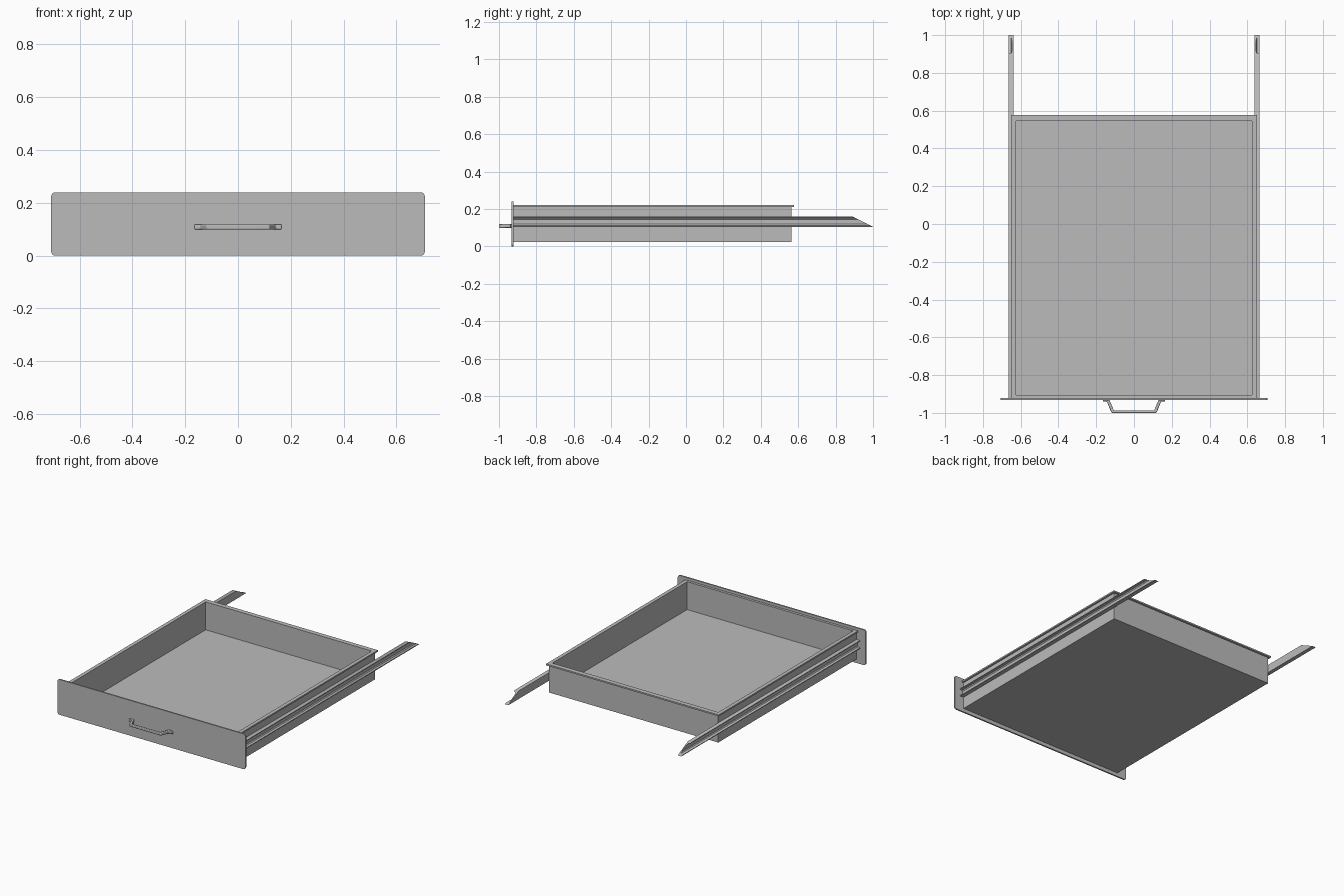
import bpy, bmesh
from mathutils import Vector

cube = bpy.data.objects.get("Cube")
if cube:
    bpy.data.objects.remove(cube, do_unlink=True)

steel = bpy.data.materials.new("brushed grey")
steel.use_nodes = True
GREY = (0.5, 0.5, 0.5, 1)
steel.diffuse_color = GREY
steel.node_tree.nodes["Principled BSDF"].inputs["Base Color"].default_value = GREY


def finish(name, bm, bevel=0, segments=2):
    bmesh.ops.recalc_face_normals(bm, faces=bm.faces)
    mesh = bpy.data.meshes.new(name)
    bm.to_mesh(mesh)
    bm.free()
    mesh.materials.append(steel)
    ob = bpy.data.objects.new(name, mesh)
    bpy.context.collection.objects.link(ob)
    if bevel:
        mod = ob.modifiers.new("soft edges", 'BEVEL')
        mod.width, mod.segments = bevel, segments
    bpy.ops.object.select_all(action='DESELECT')
    ob.select_set(True)
    bpy.context.view_layer.objects.active = ob
    bpy.ops.object.shade_smooth_by_angle(angle=0.6)
    return ob


def prism(points, depth):
    """Closed outline pushed along a depth vector."""
    bm = bmesh.new()
    face = bm.faces.new([bm.verts.new(p) for p in points])
    new = bmesh.ops.extrude_face_region(bm, geom=[face])["geom"]
    verts = [v for v in new if isinstance(v, bmesh.types.BMVert)]
    bmesh.ops.translate(bm, verts=verts, vec=depth)
    return bm


def rectangle(x, y0, y1, z):
    return [(-x, y0, z), (x, y0, z), (x, y1, z), (-x, y1, z)]


# Tray: one loop of rings from the inner floor, over the rim, to the underside
rings = [
    rectangle(0.625, -0.905, 0.545, 0.032),
    rectangle(0.625, -0.905, 0.545, 0.222),
    rectangle(0.650, -0.922, 0.577, 0.222),
    rectangle(0.650, -0.922, 0.577, 0.212),
    rectangle(0.637, -0.922, 0.563, 0.212),
    rectangle(0.637, -0.922, 0.563, 0.025),
]
bm = bmesh.new()
loops = [[bm.verts.new(p) for p in ring] for ring in rings]
bm.faces.new(loops[0])
bm.faces.new(loops[-1])
for a, b in zip(loops, loops[1:]):
    for i in range(4):
        j = (i + 1) % 4
        bm.faces.new((a[i], a[j], b[j], b[i]))
finish("drawer_tray", bm)

# Front panel with rounded corners
bm = prism([(-0.708, -0.932, 0), (0.708, -0.932, 0),
            (0.708, -0.932, 0.24), (-0.708, -0.932, 0.24)], Vector((0, 0.01, 0)))
corners = [e for e in bm.edges if abs(e.verts[0].co.y - e.verts[1].co.y) > 0.005]
bmesh.ops.bevel(bm, geom=corners, offset=0.016, segments=4, profile=0.5, affect='EDGES')
finish("front_panel", bm)

# Pull handle: bent bar with a flat foot at each end
half_outer = [(0.165, -0.931), (0.165, -0.941), (0.143, -0.941), (0.119, -1.0)]
half_inner = [(0.106, -0.988), (0.130, -0.931)]
outline = (half_outer + [(-x, y) for x, y in reversed(half_outer)]
           + [(-x, y) for x, y in reversed(half_inner)] + half_inner)
bm = prism([(x, y, 0.099) for x, y in outline], Vector((0, 0, 0.02)))
finish("pull_handle", bm, 0.004)

# Slide rails: open channels, with the rear end cut on a slant
channel = [(0.638, 0.105), (0.665, 0.105), (0.665, 0.110), (0.650, 0.113),
           (0.645, 0.120), (0.645, 0.145), (0.650, 0.152), (0.665, 0.155),
           (0.665, 0.160), (0.638, 0.160)]
for side, name in ((1, "left_rail"), (-1, "right_rail")):
    bm = prism([(side * x, -0.922, z) for x, z in channel], Vector((0, 1.922, 0)))
    for v in bm.verts:
        if v.co.y > 0:
            v.co.y = 1.0 - 2.0 * (v.co.z - 0.105)
    finish(name, bm)
